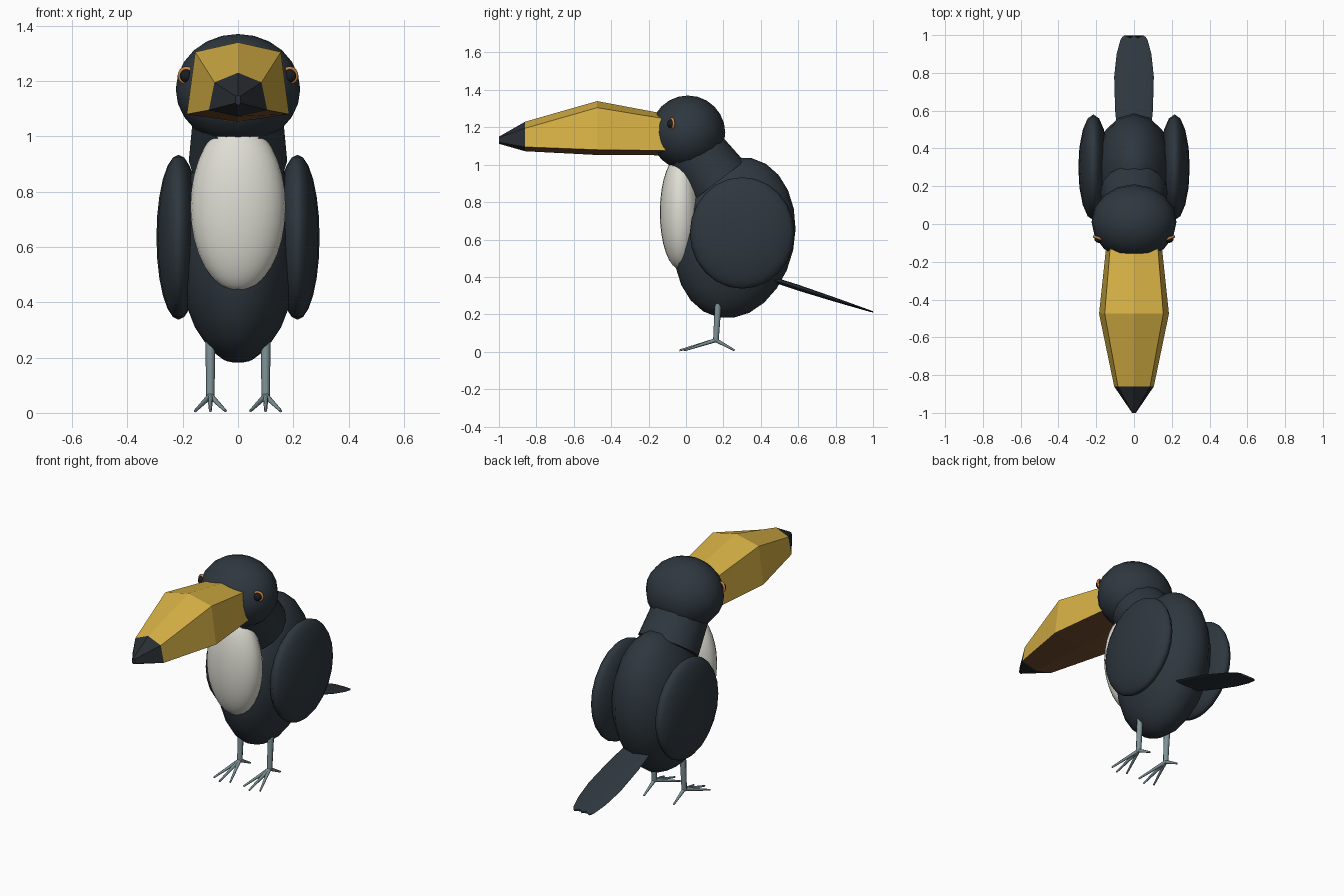
import bpy, bmesh, math
from mathutils import Vector

cube = bpy.data.objects.get("Cube")
if cube:
    bpy.data.objects.remove(cube)


def material(name, rgb):
    m = bpy.data.materials.new(name)
    m.use_nodes = True
    m.diffuse_color = (*rgb, 1)
    m.node_tree.nodes["Principled BSDF"].inputs["Base Color"].default_value = (*rgb, 1)
    return m


plumage = material("dark plumage", (0.028, 0.039, 0.050))
bib_white = material("bib white", (0.74, 0.73, 0.66))
beak_yellow = material("beak yellow", (0.68, 0.44, 0.06))
beak_brown = material("beak brown", (0.19, 0.08, 0.03))
beak_black = material("beak black", (0.022, 0.027, 0.033))
leg_grey = material("leg grey", (0.21, 0.29, 0.31))
eye_orange = material("eye orange", (0.62, 0.24, 0.06))
eye_black = material("eye black", (0.01, 0.012, 0.015))


def finish(obj, name, mats, smooth=True):
    obj.name = name
    for m in mats:
        obj.data.materials.append(m)
    if smooth:
        bpy.ops.object.select_all(action='DESELECT')
        obj.select_set(True)
        bpy.context.view_layer.objects.active = obj
        bpy.ops.object.shade_smooth_by_angle(angle=math.radians(50))
    return obj


def ellipsoid(name, center, radii, mat, tilt=0, segments=16, rings=12):
    bpy.ops.mesh.primitive_uv_sphere_add(segments=segments, ring_count=rings, radius=1,
                                         location=center, rotation=(math.radians(tilt), 0, 0))
    obj = bpy.context.object
    obj.scale = radii
    return finish(obj, name, [mat])


def tapered_rod(name, start, end, r1, r2, mat, sides=8):
    a, b = Vector(start), Vector(end)
    bpy.ops.mesh.primitive_cone_add(vertices=sides, radius1=r1, radius2=r2,
                                    depth=(b - a).length, location=(a + b) / 2)
    obj = bpy.context.object
    obj.rotation_euler = (b - a).to_track_quat('Z', 'Y').to_euler()
    return finish(obj, name, [mat])


def loft(name, rings, mats, smooth, pick=None):
    """Skin rings of equal length; pick(face centre, side index) gives the material."""
    bm = bmesh.new()
    rows = [[bm.verts.new(p) for p in ring] for ring in rings]
    n = len(rows[0])
    for a, b in zip(rows, rows[1:]):
        for i in range(n):
            j = (i + 1) % n
            f = bm.faces.new((a[i], a[j], b[j], b[i]))
            if pick:
                f.material_index = pick(f.calc_center_median(), i)
    for row in (rows[0], rows[-1]):
        f = bm.faces.new(row)
        if pick:
            f.material_index = pick(f.calc_center_median(), 0)
    bmesh.ops.recalc_face_normals(bm, faces=bm.faces)
    mesh = bpy.data.meshes.new(name)
    bm.to_mesh(mesh)
    bm.free()
    obj = bpy.data.objects.new(name, mesh)
    bpy.context.collection.objects.link(obj)
    return finish(obj, name, mats, smooth)


# Body, neck, head and bib
ellipsoid("body", (0, 0.26, 0.61), (0.22, 0.32, 0.435), plumage, -12)
tapered_rod("neck", (0, 0.04, 1.08), (0, 0.17, 0.91), 0.162, 0.178, plumage, 16)
ellipsoid("head", (0, 0.01, 1.17), (0.225, 0.2, 0.2), plumage)
ellipsoid("bib", (0, -0.03, 0.745), (0.172, 0.11, 0.305), bib_white, 0, 24, 16)

# Beak: six-sided sections as y, top, shoulder half width and z, lip half width and z, bottom
sections = [(-0.05, 1.26, 0.12, 1.235, 0.14, 1.075, 1.05),
            (-0.475, 1.34, 0.155, 1.305, 0.185, 1.08, 1.052),
            (-0.86, 1.23, 0.085, 1.195, 0.105, 1.095, 1.072),
            (-1.0, 1.15, 0.008, 1.145, 0.01, 1.12, 1.112)]
beak_rings = [[(0, y, t), (sw, y, sz), (lw, y, lz), (0, y, b), (-lw, y, lz), (-sw, y, sz)]
              for y, t, sw, sz, lw, lz, b in sections]


def beak_colour(c, side):
    if c.y < -0.87:
        return 2
    return 1 if side in (2, 3) else 0


loft("beak", beak_rings, [beak_yellow, beak_brown, beak_black], False, beak_colour)

# Tail: flattened tapering fan ending in three feather tips
tail_rings = []
for y, half, thick in [(0.45, 0.085, 0.014), (0.6, 0.1, 0.016), (0.78, 0.105, 0.012),
                       (0.9, 0.092, 0.008), (0.975, 0.072, 0.004)]:
    ring = []
    for i in range(24):
        a = math.tau * i / 24
        x = half * math.cos(a)
        tip = 0.024 * abs(math.cos(x / half * 1.5 * math.pi)) if y > 0.95 else 0
        z = 0.375 - (y + tip - 0.5) * 0.325
        ring.append((x, y + tip, z + thick * math.sin(a)))
    tail_rings.append(ring)
loft("tail", tail_rings, [plumage], True)

# Paired parts
for label, s in (("left", 1), ("right", -1)):
    ellipsoid(label + "_wing", (s * 0.215, 0.3, 0.635), (0.08, 0.28, 0.298), plumage)

    # Eye ball and its ring
    ellipsoid(label + "_eye", (s * 0.186, -0.078, 1.218), (0.024, 0.022, 0.024), eye_black)
    bpy.ops.mesh.primitive_torus_add(major_radius=0.026, minor_radius=0.007,
                                     major_segments=20, minor_segments=8,
                                     location=(s * 0.187, -0.075, 1.22),
                                     rotation=(math.pi / 2, 0, s * math.radians(20)))
    finish(bpy.context.object, label + "_eye_ring", [eye_orange])

    # Leg with three front toes and one back toe
    x = s * 0.1
    ankle = (x, 0.16, 0.062)
    tapered_rod(label + "_leg", (x, 0.172, 0.26), ankle, 0.018, 0.015, leg_grey)
    ellipsoid(label + "_ankle", ankle, (0.014, 0.014, 0.014), leg_grey, 0, 8, 6)
    for toe, dx, y in (("inner", -0.055, -0.01), ("middle", 0, -0.035),
                       ("outer", 0.055, -0.01), ("back", 0, 0.26)):
        tapered_rod(f"{label}_{toe}_toe", ankle, (x + s * dx, y, 0.007), 0.011, 0.005, leg_grey)
